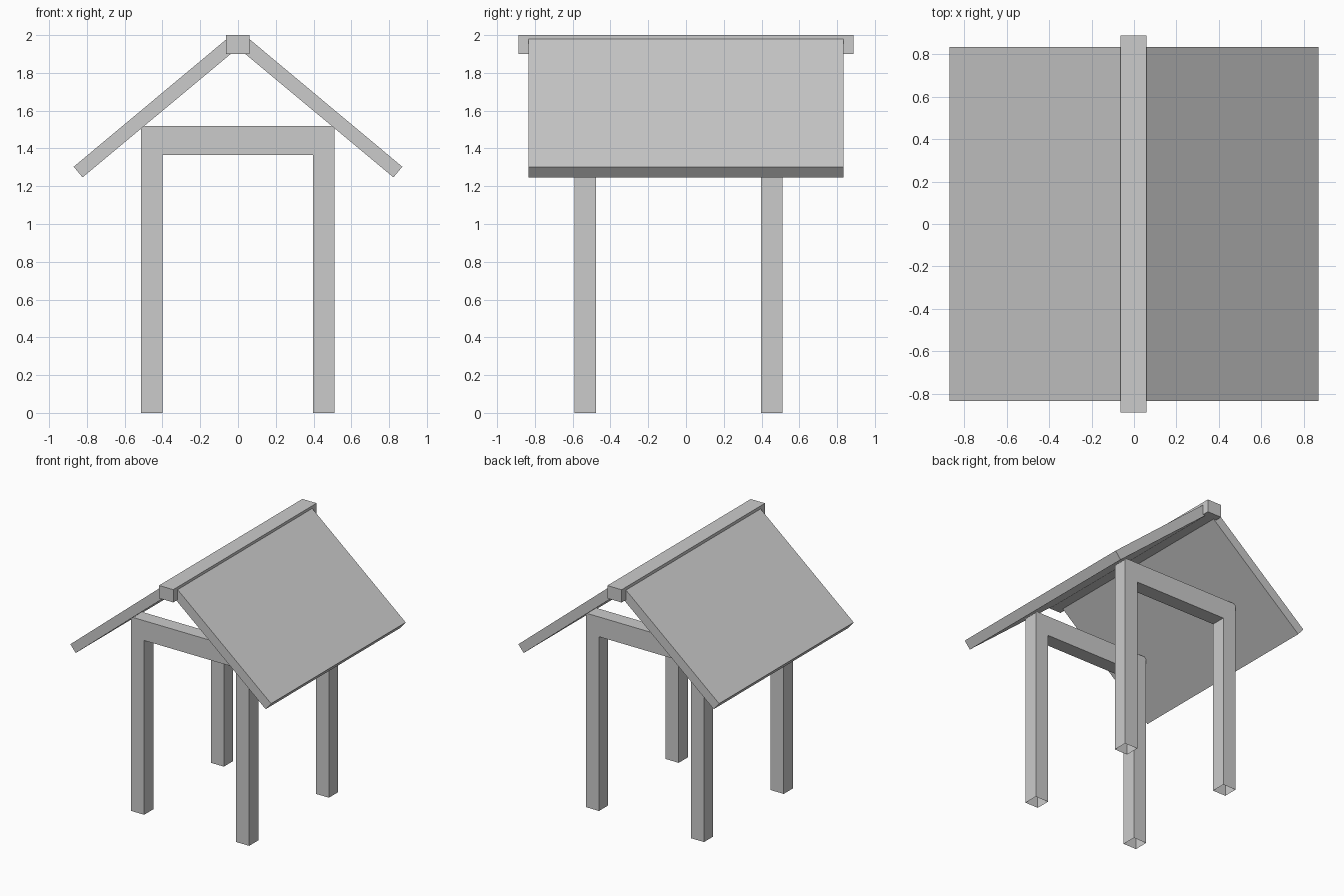
import bpy
import bmesh

cube = bpy.data.objects.get("Cube")
if cube:
    bpy.data.objects.remove(cube, do_unlink=True)

grey = bpy.data.materials.new("plain_grey")
grey.use_nodes = True
colour = (0.6, 0.6, 0.6, 1)
grey.diffuse_color = colour
grey.node_tree.nodes["Principled BSDF"].inputs["Base Color"].default_value = colour


def prism(name, profile, y0, y1, open_bottom=False):
    """Extrude an x-z profile along y, optionally leaving the ground ends open."""
    bm = bmesh.new()
    face = bm.faces.new([bm.verts.new((x, y0, z)) for x, z in profile])
    ext = bmesh.ops.extrude_face_region(bm, geom=[face], use_keep_orig=True)
    moved = [v for v in ext["geom"] if isinstance(v, bmesh.types.BMVert)]
    bmesh.ops.translate(bm, verts=moved, vec=(0, y1 - y0, 0))
    bmesh.ops.recalc_face_normals(bm, faces=bm.faces[:])
    if open_bottom:
        ground = [f for f in bm.faces if all(abs(v.co.z) < 1e-5 for v in f.verts)]
        bmesh.ops.delete(bm, geom=ground, context="FACES_ONLY")
    mesh = bpy.data.meshes.new(name)
    bm.to_mesh(mesh)
    bm.free()
    mesh.materials.append(grey)
    obj = bpy.data.objects.new(name, mesh)
    bpy.context.collection.objects.link(obj)
    return obj


# Two post-and-beam frames
frame = [(-0.513, 0), (-0.513, 1.52), (0.51, 1.52), (0.51, 0),
         (0.397, 0), (0.397, 1.365), (-0.4, 1.365), (-0.4, 0)]
prism("front_frame", frame, -0.59, -0.477, open_bottom=True)
prism("back_frame", frame, 0.397, 0.51, open_bottom=True)

# Ridge beam
ridge = [(-0.063, 1.9), (0.06, 1.9), (0.06, 2.0), (-0.063, 2.0)]
prism("ridge_beam", ridge, -0.887, 0.887)

# Sloping roof panels, tucked into the ridge
panel = [(0.87, 1.303), (0.823, 1.247), (0.012, 1.922), (0.059, 1.98)]
for side, name in ((1, "left_roof_panel"), (-1, "right_roof_panel")):
    prism(name, [(side * x, z) for x, z in panel], -0.833, 0.833)
